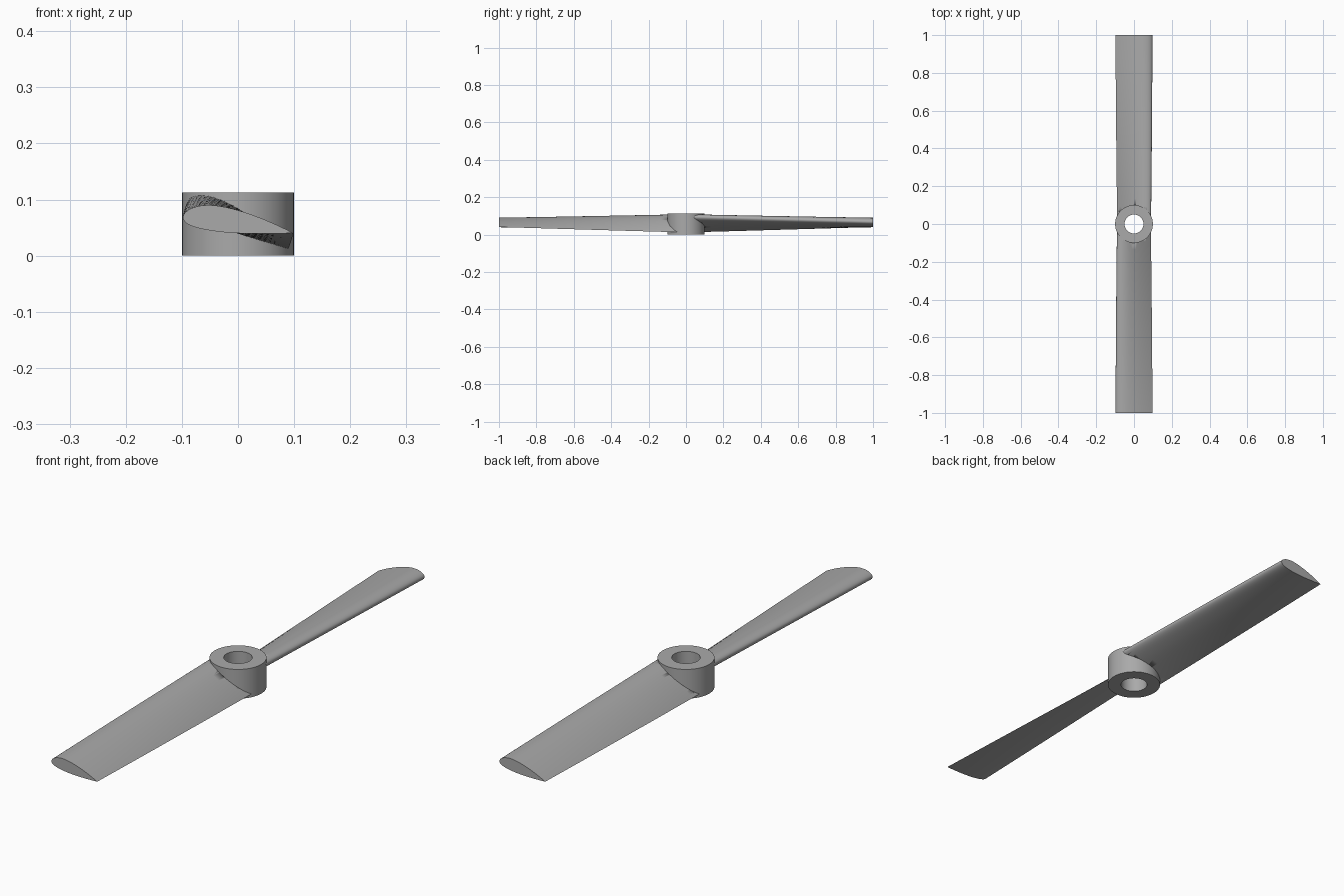
import bpy, bmesh
from math import sin, cos, pi, radians, sqrt
from mathutils import Matrix, Vector

cube = bpy.data.objects.get("Cube")
if cube:
    bpy.data.objects.remove(cube)

HUB_R, BORE_R, HUB_H = 0.1, 0.05, 0.113
CHORD, THICK, CAMBER, CAMBER_POS = 0.198, 0.23, 0.028, 0.3
AXIS_Z, ROOT_Y, ROOT_ANGLE, TIP_ANGLE = 0.055, 0.01, 26, 8.4

grey = bpy.data.materials.new("plain grey")
grey.use_nodes = True
grey.diffuse_color = (0.4, 0.4, 0.4, 1)
grey.node_tree.nodes["Principled BSDF"].inputs["Base Color"].default_value = grey.diffuse_color


def loft(name, rings, closed=False):
    """Skin a list of equal rings; either wrap round or cap the ends."""
    bm = bmesh.new()
    loops = [[bm.verts.new(p) for p in ring] for ring in rings]
    pairs = list(zip(loops, loops[1:]))
    if closed:
        pairs.append((loops[-1], loops[0]))
    else:
        bm.faces.new(loops[0])
        bm.faces.new(loops[-1])
    for a, b in pairs:
        for i in range(len(a)):
            j = (i + 1) % len(a)
            bm.faces.new((a[i], a[j], b[j], b[i]))
    bmesh.ops.recalc_face_normals(bm, faces=bm.faces)
    mesh = bpy.data.meshes.new(name)
    bm.to_mesh(mesh)
    bm.free()
    mesh.materials.append(grey)
    obj = bpy.data.objects.new(name, mesh)
    bpy.context.collection.objects.link(obj)
    bpy.ops.object.select_all(action='DESELECT')
    obj.select_set(True)
    bpy.context.view_layer.objects.active = obj
    bpy.ops.object.shade_smooth_by_angle(angle=radians(35))
    return obj


def circle(r, z, n=72):
    return [(r * cos(2 * pi * i / n), r * sin(2 * pi * i / n), z) for i in range(n)]


def airfoil(n=24):
    """Cambered section centred on mid chord, leading edge at -x."""
    def point(t, side):
        half = 5 * THICK * (0.2969 * sqrt(t) - 0.126 * t - 0.3516 * t**2
                            + 0.2843 * t**3 - 0.1036 * t**4)
        p = CAMBER_POS
        if t < p:
            mean = CAMBER / p**2 * (2 * p * t - t * t)
        else:
            mean = CAMBER / (1 - p)**2 * (1 - 2 * p + 2 * p * t - t * t)
        return Vector(((t - 0.5) * CHORD, 0, (mean + side * half) * CHORD))
    ts = [(1 - cos(pi * i / n)) / 2 for i in range(n + 1)]
    return [point(t, 1) for t in reversed(ts)] + [point(t, -1) for t in ts[1:-1]]


# Hub: a thick ring around the shaft bore
loft("hub", [circle(HUB_R, 0), circle(HUB_R, HUB_H),
             circle(BORE_R, HUB_H), circle(BORE_R, 0)], closed=True)

# Hidden cutter that stops the blades just inside the hub wall
cutter = loft("hub_core_cutter", [circle(0.094, -0.1), circle(0.094, 0.3)])
cutter.hide_render = True
cutter.hide_set(True)

# Blades: twisted airfoil lofts, one turned half way round from the other
section, steps = airfoil(), 24
for name, turn in (("front_blade", 0), ("back_blade", pi)):
    rings = []
    for k in range(steps + 1):
        f = k / steps
        pitch = radians(ROOT_ANGLE + (TIP_ANGLE - ROOT_ANGLE) * f)
        place = (Matrix.Rotation(turn, 4, 'Z')
                 @ Matrix.Translation((0, -ROOT_Y - (1 - ROOT_Y) * f, AXIS_Z))
                 @ Matrix.Rotation(pitch, 4, 'Y'))
        rings.append([place @ p for p in section])
    blade = loft(name, rings)
    cut = blade.modifiers.new("hub_cut", 'BOOLEAN')
    cut.operation = 'DIFFERENCE'
    cut.solver = 'EXACT'
    cut.object = cutter
